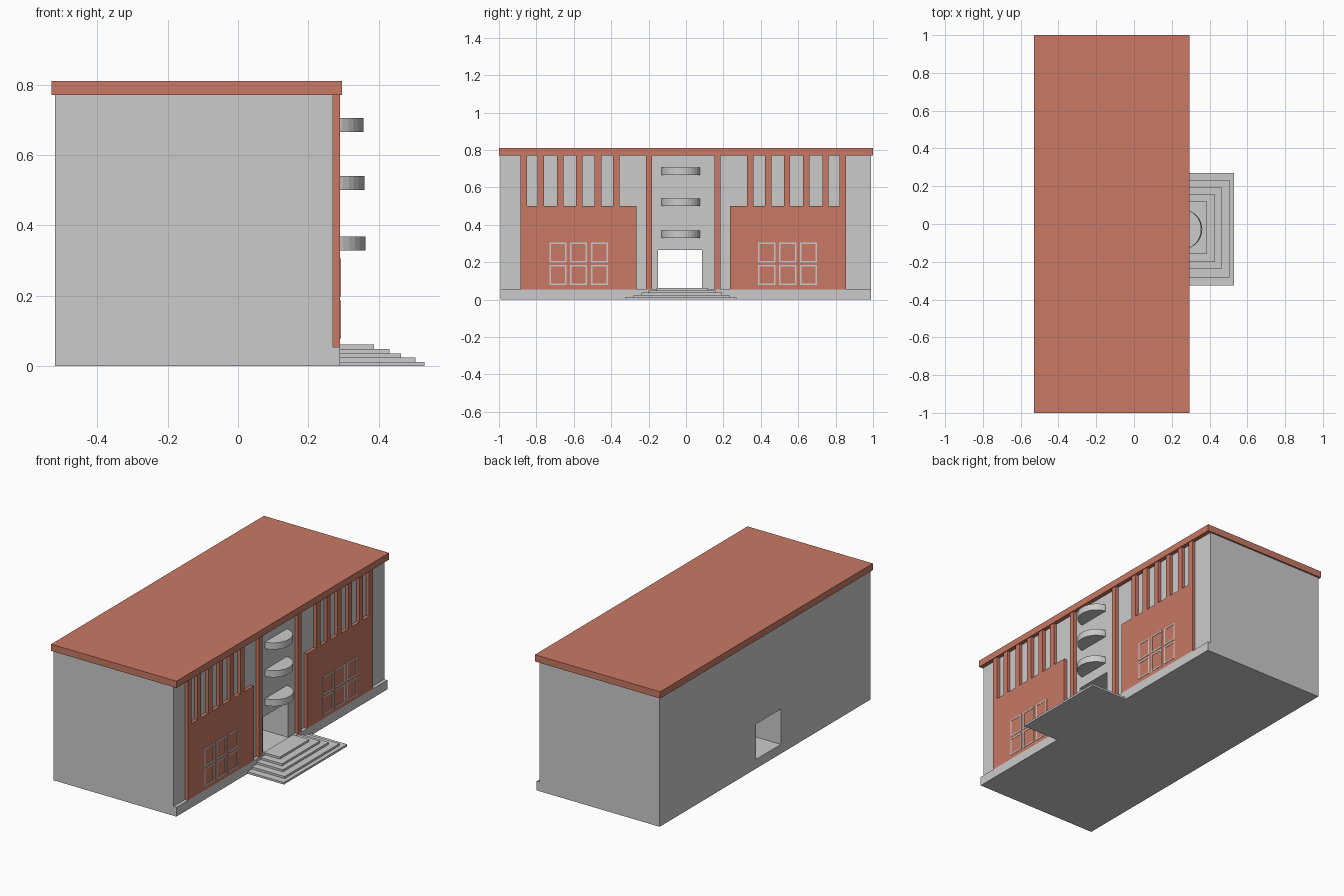
import bpy, bmesh, math

if "Cube" in bpy.data.objects:
    bpy.data.objects.remove(bpy.data.objects["Cube"])

red = bpy.data.materials.new("terracotta")
red.diffuse_color = (0.58, 0.19, 0.13, 1)
red.use_nodes = True
red.node_tree.nodes["Principled BSDF"].inputs["Base Color"].default_value = red.diffuse_color

CY = -0.015          # symmetry line of the facade
WALL, FRONT = 0.27, 0.29
BASE, EAVES = 0.055, 0.77


def finish(bm, name, mat=None):
    bmesh.ops.recalc_face_normals(bm, faces=bm.faces)
    me = bpy.data.meshes.new(name)
    bm.to_mesh(me)
    bm.free()
    if mat:
        me.materials.append(mat)
    ob = bpy.data.objects.new(name, me)
    bpy.context.collection.objects.link(ob)
    return ob


def extrude(name, pts, vec, mat=None):
    """Closed outline of 3D points pushed along vec."""
    bm = bmesh.new()
    face = bm.faces.new([bm.verts.new(p) for p in pts])
    geo = bmesh.ops.extrude_face_region(bm, geom=[face])["geom"]
    bmesh.ops.translate(bm, vec=vec, verts=[g for g in geo if isinstance(g, bmesh.types.BMVert)])
    return finish(bm, name, mat)


def yz_part(name, pts, x0, x1, mat=None):
    return extrude(name, [(x0, y, z) for y, z in pts], (x1 - x0, 0, 0), mat)


def box(name, x0, x1, y0, y1, z0, z1, mat=None):
    return yz_part(name, [(y0, z0), (y1, z0), (y1, z1), (y0, z1)], x0, x1, mat)


# Main block with the passage running straight through it
yz_part("building_body", [(-0.993, BASE), (-0.15, BASE), (-0.15, 0.265), (0.085, 0.265),
                          (0.085, BASE), (0.99, BASE), (0.99, EAVES), (-0.993, EAVES)],
        -0.52, WALL)
box("plinth", -0.52, FRONT, -0.993, 0.99, 0, BASE)
box("roof_slab", -0.53, 0.295, -1, 1, EAVES, 0.81, red)

# Facade wings, given as distances from the symmetry line
slats = [(0.835, 0.87), (0.745, 0.778), (0.641, 0.675),
         (0.538, 0.572), (0.437, 0.473), (0.34, 0.375)]
for side, s in (("left", -1), ("right", 1)):
    # Panel with upright slats, one comb outline
    comb = [(0.25, BASE), (0.87, BASE)]
    for inner, outer in slats:
        if outer < 0.87:
            comb.append((outer, 0.5))
        comb += [(outer, EAVES), (inner, EAVES), (inner, 0.5)]
    comb.append((0.25, 0.5))
    yz_part(side + "_facade_panel", [(CY + s * d, z) for d, z in comb], WALL, FRONT, red)

    # Pillar beside the entrance
    a, b = sorted((CY + s * 0.167, CY + s * 0.2))
    box(side + "_pillar", WALL, FRONT, a, b, BASE, EAVES, red)

    # Window frames: thin rectangular rings, three by two
    bm = bmesh.new()
    for d in (0.447, 0.559, 0.67):
        for z in (0.132, 0.252):
            rings = []
            for h, k in ((0.046, 0.054), (0.038, 0.046)):
                for x in (FRONT - 0.002, FRONT + 0.002):
                    rings.append([bm.verts.new((x, CY + s * d + u * h, z + v * k))
                                  for u, v in ((-1, -1), (1, -1), (1, 1), (-1, 1))])
            ob, of, ib, inf = rings
            for p, q in ((ob, of), (of, inf), (inf, ib), (ib, ob)):
                for i in range(4):
                    j = (i + 1) % 4
                    bm.faces.new((p[i], p[j], q[j], q[i]))
    finish(bm, side + "_window_frames")

# Half-round canopies above the door
for i, (z, reach) in enumerate(((0.328, 0.362), (0.5, 0.359), (0.665, 0.356))):
    arc = [(WALL - 0.015, -0.132, z)]
    for k in range(17):
        t = -math.pi / 2 + math.pi * k / 16
        arc.append((WALL - 0.01 + (reach - WALL + 0.01) * math.cos(t), -0.028 + 0.104 * math.sin(t), z))
    arc.append((WALL - 0.015, 0.076, z))
    extrude("canopy_%d" % (i + 1), arc, (0, 0, 0.04))

# Entrance steps, each slab smaller than the one below
steps = [(0.53, -0.325, 0.27), (0.505, -0.282, 0.233), (0.463, -0.238, 0.192),
         (0.43, -0.2, 0.157), (0.386, -0.158, 0.118)]
for i, (x, y0, y1) in enumerate(steps):
    box("step_%d" % (i + 1), FRONT - 0.01, x, y0, y1, i * 0.0122, (i + 1) * 0.0122)
